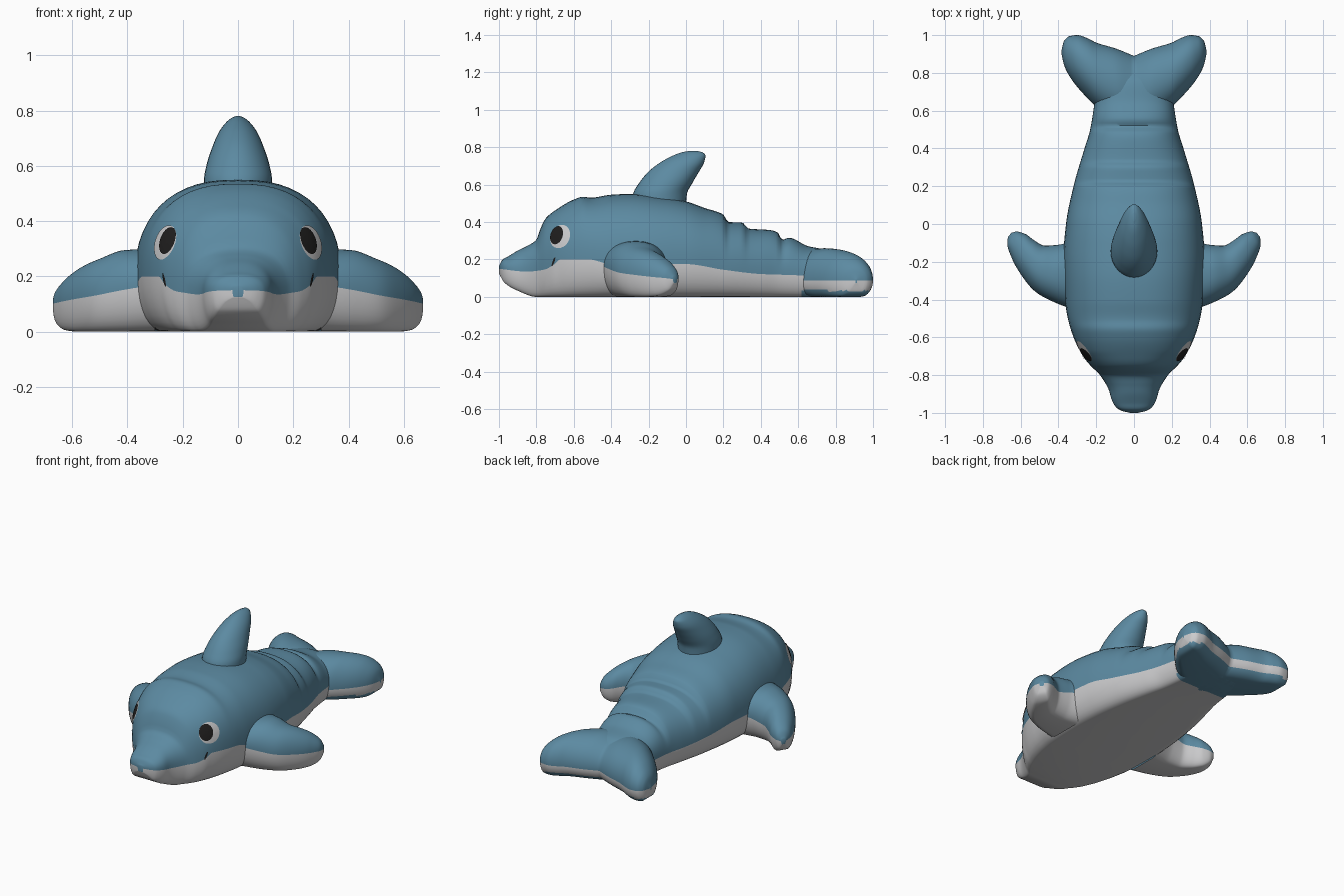
import bpy, bmesh, math
from mathutils import Vector
from mathutils.bvhtree import BVHTree

if "Cube" in bpy.data.objects:
    bpy.data.objects.remove(bpy.data.objects["Cube"])


def material(name, rgb):
    m = bpy.data.materials.new(name)
    m.diffuse_color = (*rgb, 1)
    m.use_nodes = True
    m.node_tree.nodes["Principled BSDF"].inputs["Base Color"].default_value = m.diffuse_color
    return m


BLUE = material("sea blue", (0.107, 0.255, 0.36))
WHITE = material("belly white", (0.60, 0.60, 0.61))
BLACK = material("eye black", (0.014, 0.013, 0.013))


def smooth_curve(pts):
    """Monotone cubic through (t, value) points."""
    n = len(pts)
    d = [(pts[i + 1][1] - pts[i][1]) / (pts[i + 1][0] - pts[i][0]) for i in range(n - 1)]
    m = [d[0]] + [2 * a * b / (a + b) if a * b > 0 else 0 for a, b in zip(d, d[1:])] + [d[-1]]

    def f(t):
        t = min(max(t, pts[0][0]), pts[-1][0])
        i = 0
        while i < n - 2 and t > pts[i + 1][0]:
            i += 1
        h = pts[i + 1][0] - pts[i][0]
        s = (t - pts[i][0]) / h
        return ((1 + 2 * s) * (1 - s) ** 2 * pts[i][1] + s * (1 - s) ** 2 * h * m[i]
                + s * s * (3 - 2 * s) * pts[i + 1][1] + s * s * (s - 1) * h * m[i + 1])
    return f


def finish(name, bm, mats):
    me = bpy.data.meshes.new(name)
    bm.to_mesh(me)
    bm.free()
    for m in mats:
        me.materials.append(m)
    ob = bpy.data.objects.new(name, me)
    bpy.context.collection.objects.link(ob)
    bpy.ops.object.select_all(action='DESELECT')
    ob.select_set(True)
    bpy.context.view_layer.objects.active = ob
    bpy.ops.object.shade_smooth_by_angle(angle=math.radians(50))
    return ob


def skin(name, rings, upper, mats):
    """Join closed rings; strips past index 'upper' are white belly."""
    bm = bmesh.new()
    vr = [[bm.verts.new(p) for p in r] for r in rings]
    k = len(rings[0])
    for a, b in zip(vr, vr[1:]):
        for j in range(k):
            f = bm.faces.new((a[j], a[(j + 1) % k], b[(j + 1) % k], b[j]))
            c = f.calc_center_median()
            tail_patch = c.y > 0.62 and c.z < 0.033
            f.material_index = 1 if j >= upper and not tail_patch else 0
    bm.faces.new(vr[0])
    bm.faces.new(vr[-1])
    bmesh.ops.remove_doubles(bm, verts=bm.verts, dist=1e-5)
    bmesh.ops.recalc_face_normals(bm, faces=bm.faces)
    return finish(name, bm, mats)


UP, LOW = 28, 8


def pillow_ring(p, q, top, seam, bottom, power, flat):
    """Upright section between seam points p and q with a flattened belly."""
    p, q = Vector(p), Vector(q)
    mid, half = (p + q) / 2, (q - p) / 2
    prof = []
    for i in range(UP + 1):
        a = math.pi * i / UP
        c, s = math.cos(a), max(math.sin(a), 0)
        prof.append((math.copysign(abs(c) ** power, c), seam + (top - seam) * s ** power))
    low = []
    for i in range(1, LOW + 1):
        a = math.pi / 2 * i / LOW
        low.append((flat + (1 - flat) * math.cos(a), seam - (seam - bottom) * math.sin(a)))
    prof += [(-u, z) for u, z in low] + low[::-1]
    return [(mid.x + half.x * u, mid.y + half.y * u, z) for u, z in prof]


# Body with snout and wrinkled back
width = smooth_curve([(-1, .02), (-.99, .062), (-.97, .095), (-.93, .118), (-.88, .133), (-.8, .18),
                      (-.75, .23), (-.7, .27), (-.6, .32), (-.5, .35), (-.4, .366), (-.2, .375),
                      (0, .36), (.2, .32), (.4, .262), (.5, .232), (.6, .215), (.7, .2), (.8, .15), (.87, .05)])
top = smooth_curve([(-1, .165), (-.98, .2), (-.95, .217), (-.9, .247), (-.85, .272), (-.8, .305), (-.78, .36),
                    (-.75, .42), (-.7, .462), (-.6, .52), (-.55, .535), (-.51, .53), (-.4, .546), (-.3, .55),
                    (-.1, .53), (0, .51), (.1, .475), (.2, .44), (.225, .4), (.3, .397), (.335, .365),
                    (.45, .357), (.49, .345), (.515, .305), (.55, .316), (.65, .272), (.75, .25), (.82, .2),
                    (.87, .12)])
seam = smooth_curve([(-1, .15), (-.85, .135), (-.76, .145), (-.71, .17), (-.67, .2), (-.52, .2), (-.4, .175),
                     (0, .175), (.2, .145), (.4, .122), (.6, .115), (.87, .09)])
base = smooth_curve([(-1, .125), (-.97, .075), (-.9, .033), (-.8, 0), (.8, 0), (.87, .03)])
rings = []
for i in range(171):
    y = -1 + 1.87 * (i / 170) ** 1.3
    w = width(y)
    rings.append(pillow_ring((-w, y), (w, y), top(y), seam(y), base(y), .82, .72))
body = skin("body", rings, UP, [BLUE, WHITE])

# Tail flukes, lofted across x
cols = list(zip((0, .1, .2, .25, .3, .34, .37, .385),
                (.50, .55, .62, .67, .725, .78, .84, .905),
                (.89, .93, .96, .985, 1.0, .995, .97, .915),
                (.24, .26, .255, .245, .225, .195, .155, .095),
                (0, 0, 0, 0, 0, .004, .025, .075)))
front, back, high, low = (smooth_curve([(c[0], c[k]) for c in cols]) for k in (1, 2, 3, 4))
rings = []
for i in range(-36, 37):
    x = .385 * math.sin(math.pi / 2 * i / 36)
    a = abs(x)
    rings.append(pillow_ring((x, front(a)), (x, back(a)), high(a), .088, low(a), .95, .5))
skin("tail_flukes", rings, UP, [BLUE, WHITE])

# Side flippers: leading x y, trailing x y, top, seam, bottom
stations = [(.30, -.46, .30, -.08, .30, .17, 0), (.42, -.415, .40, -.11, .295, .15, 0),
            (.52, -.36, .47, -.115, .265, .13, 0), (.59, -.28, .53, -.085, .235, .118, 0),
            (.645, -.185, .575, -.053, .195, .107, .006), (.67, -.11, .62, -.04, .15, .1, .035),
            (.668, -.07, .65, -.047, .11, .095, .075)]
tracks = [smooth_curve([(i, s[k]) for i, s in enumerate(stations)]) for k in range(7)]
for side, sx in (("left", -1), ("right", 1)):
    rings = []
    for i in range(49):
        lx, ly, tx, ty, t, s, b = (f(i / 8) for f in tracks)
        rings.append(pillow_ring((sx * lx, ly), (sx * tx, ty), t, s, b, .9, .45))
    skin(side + "_flipper", rings, UP, [BLUE, WHITE])

# Dorsal fin: height, front y, back y, half width
fin = [(.42, -.30, -.005, .125), (.55, -.283, .005, .123), (.61, -.25, .035, .112), (.67, -.2, .07, .092),
       (.72, -.135, .097, .07), (.755, -.07, .104, .045), (.772, -.025, .09, .025), (.78, .015, .06, .008)]
ff, fb, fw = (smooth_curve([(s[0], s[k]) for s in fin]) for k in (1, 2, 3))
rings = []
for i in range(41):
    z = .42 + .36 * math.sin(math.pi / 2 * i / 40)
    m, h = (ff(z) + fb(z)) / 2, (fb(z) - ff(z)) / 2
    rings.append([(fw(z) * math.sin(a), m - h * math.cos(a), z)
                  for a in (2 * math.pi * k / 32 for k in range(32))])
skin("dorsal_fin", rings, 99, [BLUE])

# Eyes and mouth corners: thin plates draped over the body
tree = BVHTree.FromObject(body, bpy.context.evaluated_depsgraph_get())


def plate(name, centre, ru, rv, sx, lift, mat, tilt=0):
    n = Vector((sx * .83, -.53, .2)).normalized()
    u = Vector((0, 0, 1)).cross(n).normalized() * sx   # points to the back
    v = (n.cross(u) * sx).normalized()
    if v.z < 0:
        v = -v
    u, v = u * math.cos(tilt) + v * math.sin(tilt), v * math.cos(tilt) - u * math.sin(tilt)
    c = Vector((sx * centre[0], centre[1], centre[2]))
    bm = bmesh.new()

    def drop(a, b):
        hit, nor, _, _ = tree.ray_cast(c + u * a + v * b + n * .2, -n)
        return bm.verts.new(hit + nor * lift)
    seg = 28
    rows = [[drop(ru * r * math.cos(2 * math.pi * k / seg), rv * r * math.sin(2 * math.pi * k / seg))
             for k in range(seg)] for r in (.2, .4, .6, .8, 1)]
    bm.faces.new(rows[0])
    for a, b in zip(rows, rows[1:]):
        for k in range(seg):
            bm.faces.new((a[k], a[(k + 1) % seg], b[(k + 1) % seg], b[k]))
    bmesh.ops.recalc_face_normals(bm, faces=bm.faces)
    bm.normal_update()
    if sum(f.normal.dot(n) for f in bm.faces) < 0:
        bmesh.ops.reverse_faces(bm, faces=bm.faces)
    finish(name, bm, [mat])


for side, sx in (("left", -1), ("right", 1)):
    plate(side + "_eye_white", (.255, -.667, .32), .064, .064, sx, .003, WHITE)
    plate(side + "_eye_pupil", (.244, -.684, .326), .042, .05, sx, .006, BLACK)
    plate(side + "_mouth_corner", (.262, -.705, .187), .006, .026, sx, .003, BLACK, -.4)
